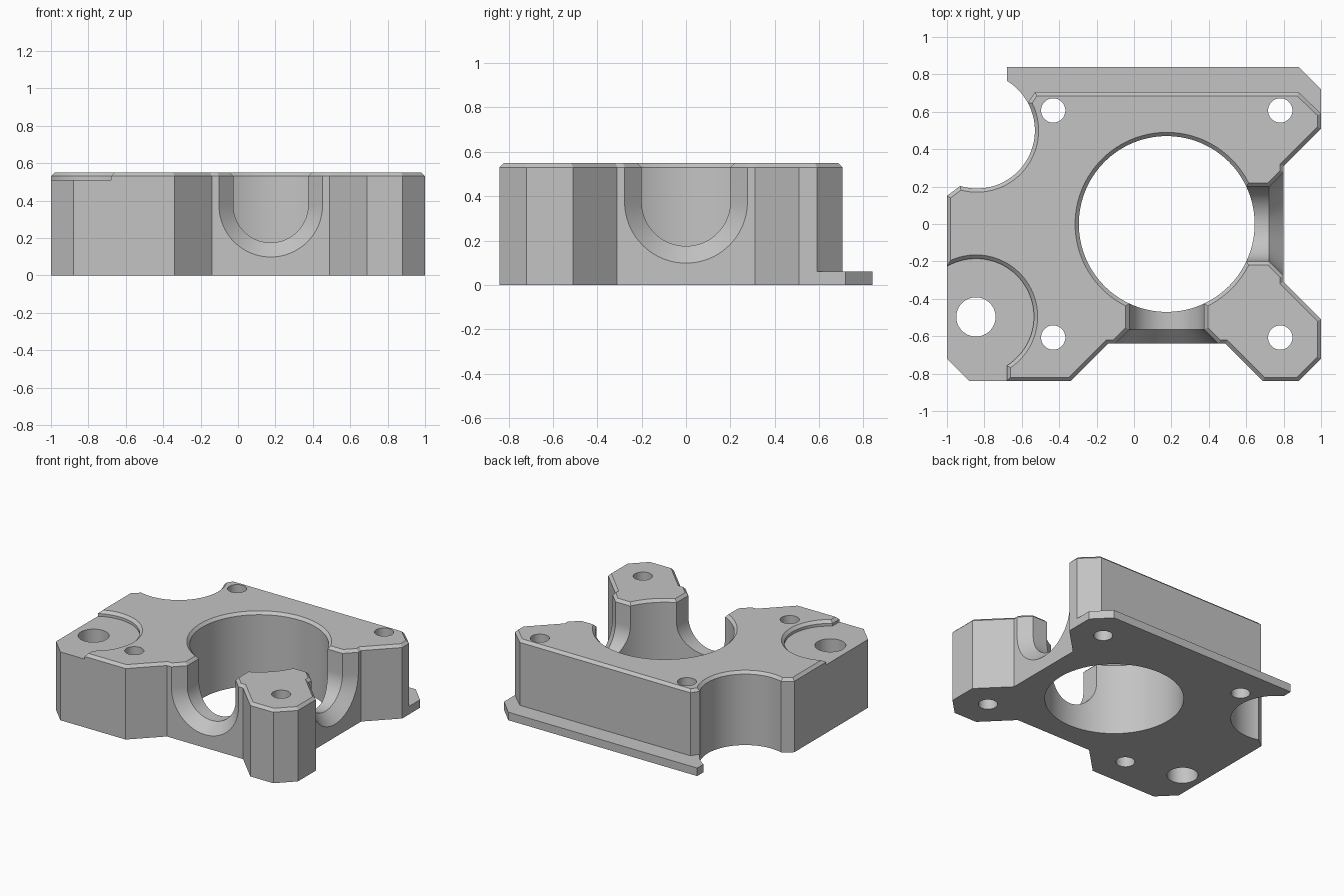
import bpy, bmesh, math
from mathutils import Matrix, Vector

cube = bpy.data.objects.get("Cube")
if cube:
    bpy.data.objects.remove(cube, do_unlink=True)

HEIGHT, CHAMFER = 0.55, 0.02
SHOULDER = HEIGHT - CHAMFER
BORE = Vector((0.175, 0, 0))

grey = bpy.data.materials.new("plain grey")
grey.use_nodes = True
grey.diffuse_color = (0.55, 0.55, 0.55, 1)
grey.node_tree.nodes["Principled BSDF"].inputs["Base Color"].default_value = grey.diffuse_color


def arc(cx, cy, r, start, end, n=48):
    """Points along an arc, angles in degrees."""
    angles = [math.radians(start + (end - start) * i / n) for i in range(n + 1)]
    return [(cx + r * math.cos(a), cy + r * math.sin(a)) for a in angles]


def circle(cx, cy, r, n=96):
    return arc(cx, cy, r, 0, 360, n)[:-1]


def offset(outline, d):
    """Grow a counter-clockwise outline by d with mitred corners."""
    pts = [Vector(p) for p in outline]
    grown = []
    for i, p in enumerate(pts):
        e1 = (p - pts[i - 1]).normalized()
        e2 = (pts[(i + 1) % len(pts)] - p).normalized()
        n1, n2 = Vector((e1.y, -e1.x)), Vector((e2.y, -e2.x))
        grown.append(p + (n1 + n2) * (d / (1 + n1.dot(n2))))
    return grown


def loft(name, rings):
    """Closed solid through matching rings of 3D points."""
    bm = bmesh.new()
    loops = [[bm.verts.new(p) for p in ring] for ring in rings]
    for low, high in zip(loops, loops[1:]):
        for i in range(len(low)):
            bm.faces.new((low[i - 1], low[i], high[i], high[i - 1]))
    bm.faces.new(loops[0][::-1])
    bm.faces.new(loops[-1])
    bmesh.ops.recalc_face_normals(bm, faces=bm.faces)
    mesh = bpy.data.meshes.new(name)
    bm.to_mesh(mesh)
    bm.free()
    mesh.materials.append(grey)
    obj = bpy.data.objects.new(name, mesh)
    bpy.context.collection.objects.link(obj)
    return obj


def prism(name, outline, levels):
    """Upright solid; levels are (height, outline growth) pairs."""
    return loft(name, [[(p[0], p[1], z) for p in offset(outline, d)] for z, d in levels])


def activate(obj):
    bpy.ops.object.select_all(action='DESELECT')
    obj.select_set(True)
    bpy.context.view_layer.objects.active = obj


def cut(body, cutter):
    cutter.hide_render = True
    mod = body.modifiers.new("cut", 'BOOLEAN')
    mod.operation, mod.solver, mod.object = 'DIFFERENCE', 'EXACT', cutter
    activate(body)
    bpy.ops.object.modifier_apply(modifier=mod.name)
    bpy.data.objects.remove(cutter, do_unlink=True)


# Main block with a round corner notch and a chamfered top rim
outline = [(-1, -.72), (-.88, -.84), (-.34, -.84), (-.14, -.64), (.49, -.64),
           (.69, -.84), (.88, -.84), (1, -.72), (1, -.51), (.8, -.31),
           (.8, .31), (1, .51), (1, .59), (.88, .705), (-.53, .705)]
outline += arc(-.84, .5, .31, 28.6, -106.7) + [(-1, .15)]
block = prism("mounting_block", outline, [(0, 0), (SHOULDER, 0), (HEIGHT, -CHAMFER)])

# Central bore with chamfered mouth
bore_levels = [(-.1, 0), (SHOULDER, 0), (HEIGHT + CHAMFER, 2 * CHAMFER)]
cut(block, prism("bore_cutter", circle(BORE.x, 0, .47, 128), bore_levels))


# U-shaped channels from the bore out through the front and right walls
def u_ring(x, r):
    section = [(r, .8)] + arc(0, .375, r, 0, -180, 40) + [(-r, .8)]
    return [(x, y, z) for y, z in section]


for face, turn in ((.64, -90), (.625, 0)):
    start = face - .077
    tip = start + .105
    plan = [(.2, -.2), (start, -.2), (tip, -.305), (tip, .305), (start, .2), (.2, .2)]
    place = Matrix.Translation(BORE) @ Matrix.Rotation(math.radians(turn), 4, 'Z')
    channel = loft("channel_cutter", [u_ring(.2, .2), u_ring(start, .2), u_ring(tip, .305)])
    rim = prism("channel_rim_cutter", plan, [(SHOULDER - .03, -.03), (SHOULDER + .04, .04)])
    for cutter in (channel, rim):
        cutter.data.transform(place)
        cut(block, cutter)

# Shallow corner recess with chamfered edge
recess = arc(-.845, -.495, .31, -57.8, 180) + [(-1.155, -1), (-.68, -1)]
cut(block, prism("recess_cutter", recess,
                 [(.51, 0), (SHOULDER, 0), (HEIGHT + CHAMFER, 2 * CHAMFER)]))

# Corner screw holes and the larger hole in the recess
holes = [(BORE.x + sx * .607, sy * .607, .065) for sx in (-1, 1) for sy in (-1, 1)]
for x, y, r in holes + [(-.845, -.497, .105)]:
    cut(block, prism("hole_cutter", circle(x, y, r, 48), [(-.1, 0), (.7, 0)]))

# Thin flange along the back
flange_outline = [(-.53, .705), (.88, .705), (1, .59), (1, .72), (.88, .84), (-.68, .84)]
flange_outline += arc(-.84, .5, .31, 59, 28.6, 16)
flange = prism("back_flange", flange_outline, [(0, 0), (.06, 0)])

for obj in (block, flange):
    activate(obj)
    bpy.ops.object.shade_smooth_by_angle(angle=math.radians(25))
